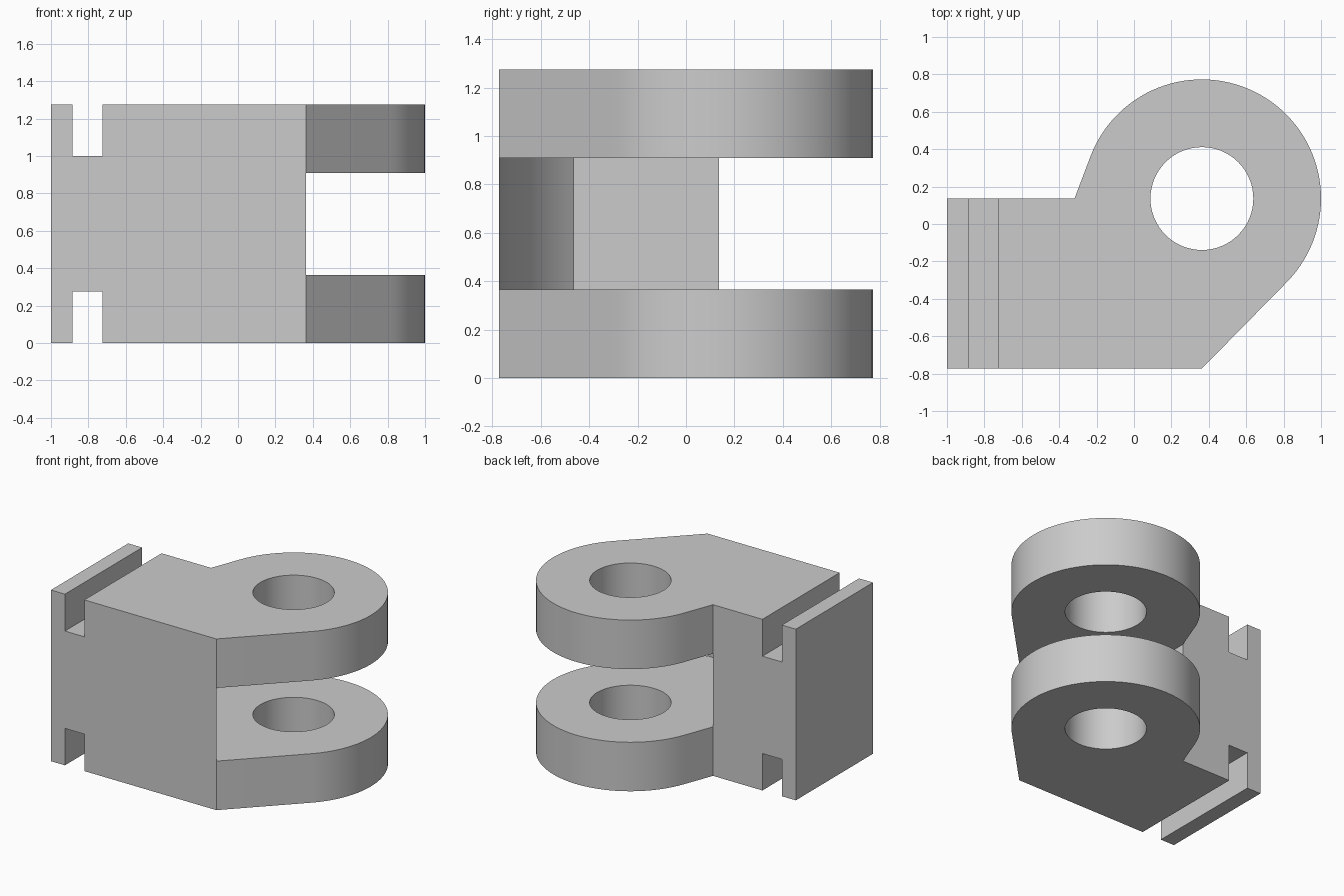
import bpy
import bmesh
from math import cos, sin, acos, atan2, radians, pi

if "Cube" in bpy.data.objects:
    bpy.data.objects.remove(bpy.data.objects["Cube"])

HEIGHT = 1.275
CX, CY, R = 0.363, 0.136, 0.637      # eye centre and outer radius
HOLE = 0.275
FRONT, LEFT, SHOULDER = -0.773, -1.0, -0.318
SLOT = (0.365, 0.91)

steel = bpy.data.materials.new("light grey")
steel.use_nodes = True
grey = (0.6, 0.6, 0.6, 1)
steel.diffuse_color = grey
steel.node_tree.nodes["Principled BSDF"].inputs["Base Color"].default_value = grey


def arc(radius, start, end, steps):
    return [(CX + radius * cos(start + (end - start) * i / steps),
             CY + radius * sin(start + (end - start) * i / steps))
            for i in range(steps + 1)]


def prism(name, points, low, high):
    """Extrude a flat outline from low to high."""
    bm = bmesh.new()
    base = bm.faces.new([bm.verts.new((x, y, low)) for x, y in points])
    top = bmesh.ops.extrude_face_region(bm, geom=[base])["geom"]
    bmesh.ops.translate(bm, vec=(0, 0, high - low),
                        verts=[v for v in top if isinstance(v, bmesh.types.BMVert)])
    bmesh.ops.recalc_face_normals(bm, faces=bm.faces)
    mesh = bpy.data.meshes.new(name)
    bm.to_mesh(mesh)
    bm.free()
    mesh.materials.append(steel)
    obj = bpy.data.objects.new(name, mesh)
    bpy.context.collection.objects.link(obj)
    return obj


def rectangle(x0, x1, y0, y1):
    return [(x0, y0), (x1, y0), (x1, y1), (x0, y1)]


# Hinge block: square body with tangent lines running into a round eye
front_tangent = -pi / 2 + acos(R / (CY - FRONT))
back_tangent = pi - acos(R / (CX - SHOULDER))
outline = [(LEFT, FRONT), (CX, FRONT)]
outline += arc(R, front_tangent, back_tangent, 64)
outline += [(SHOULDER, CY), (LEFT, CY)]
hinge = prism("hinge_block", outline, 0, HEIGHT)

# Slot between the two lugs, with a concave wall around the eye
reach = CY - FRONT - 0.001
slot_start = pi + acos((CX - SHOULDER) / reach)
slot = arc(reach, slot_start, 1.5 * pi, 24)
slot += [(CX, -1.2), (1.3, -1.2), (1.3, 1.2), (SHOULDER, 1.2)]

cutters = [
    prism("pin_hole_cutter", arc(HOLE, 0, 2 * pi, 64)[:-1], -0.2, HEIGHT + 0.2),
    prism("slot_cutter", slot, *SLOT),
    prism("top_groove_cutter", rectangle(-0.885, -0.725, -1, 1), 1.0, HEIGHT + 0.2),
    prism("bottom_groove_cutter", rectangle(-0.885, -0.725, -1, 1), -0.2, 0.275),
]

bpy.ops.object.select_all(action="DESELECT")
bpy.context.view_layer.objects.active = hinge
hinge.select_set(True)
for cutter in cutters:
    cutter.hide_render = True
    cut = hinge.modifiers.new(cutter.name, "BOOLEAN")
    cut.operation = "DIFFERENCE"
    cut.solver = "EXACT"
    cut.object = cutter
    bpy.ops.object.modifier_apply(modifier=cut.name)
    bpy.data.objects.remove(cutter)

# Smooth curved walls, crisp edges
bpy.ops.object.shade_smooth_by_angle(angle=radians(15))
